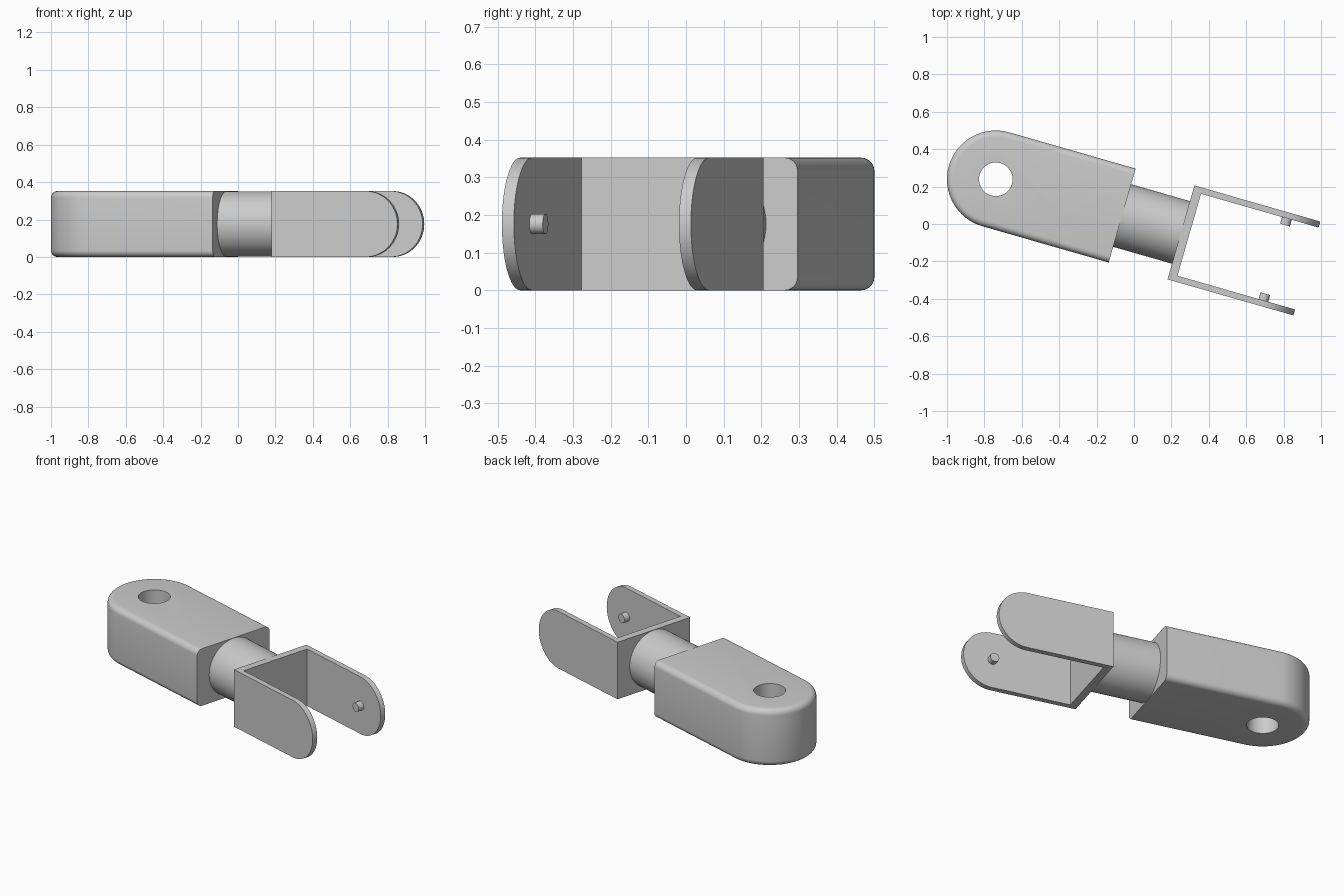
import bpy, bmesh
from math import sin, cos, pi, radians
from mathutils import Matrix

old = bpy.data.objects.get("Cube")
if old:
    bpy.data.objects.remove(old, do_unlink=True)

HEIGHT, HALF_W = 0.352, 0.261
MID = HEIGHT / 2
# Local frame: origin under the eye hole, x along the joint
PLACE = Matrix.Translation((-0.739, 0.239, 0)) @ Matrix.Rotation(radians(-16), 4, 'Z')
UPRIGHT = Matrix.Rotation(pi / 2, 4, 'X')    # z -> -y
ALONG = Matrix.Rotation(pi / 2, 4, 'Y')      # z -> x

grey = bpy.data.materials.new("light grey")
grey.use_nodes = True
colour = (0.6, 0.6, 0.6, 1)
grey.diffuse_color = colour
grey.node_tree.nodes["Principled BSDF"].inputs["Base Color"].default_value = colour


def arc(cx, cy, r, start, end, n=32):
    angles = [radians(start + (end - start) * i / n) for i in range(n + 1)]
    return [(cx + r * cos(a), cy + r * sin(a)) for a in angles]


def prism(name, outline, lo, hi, turn=Matrix(), bevel=0, keep_sharp=None):
    """Extrude an outline from lo to hi, optionally rounding its rims."""
    bm = bmesh.new()
    base = bm.faces.new([bm.verts.new((x, y, lo)) for x, y in outline])
    new = bmesh.ops.extrude_face_region(bm, geom=[base], use_keep_orig=True)["geom"]
    for v in new:
        if isinstance(v, bmesh.types.BMVert):
            v.co.z = hi
    bmesh.ops.recalc_face_normals(bm, faces=bm.faces)
    if bevel:
        rims = [e for e in bm.edges if abs(e.verts[0].co.z - e.verts[1].co.z) < 1e-5
                and not all(v.co.x > keep_sharp for v in e.verts)]
        bmesh.ops.bevel(bm, geom=rims, offset=bevel, segments=6, profile=0.5,
                        affect='EDGES', clamp_overlap=True)
    bm.transform(PLACE @ turn)
    mesh = bpy.data.meshes.new(name)
    bm.to_mesh(mesh)
    bm.free()
    mesh.materials.append(grey)
    obj = bpy.data.objects.new(name, mesh)
    bpy.context.collection.objects.link(obj)
    return obj


def activate(obj):
    bpy.ops.object.select_all(action='DESELECT')
    obj.select_set(True)
    bpy.context.view_layer.objects.active = obj


def combine(obj, cutter, operation):
    cutter.hide_render = True
    mod = obj.modifiers.new("shape", 'BOOLEAN')
    mod.object, mod.operation, mod.solver = cutter, operation, 'EXACT'
    activate(obj)
    bpy.ops.object.modifier_apply(modifier=mod.name)
    bpy.data.objects.remove(cutter, do_unlink=True)


def smooth(obj):
    activate(obj)
    bpy.ops.object.shade_smooth_by_angle(angle=radians(30))


# Eye block: round-ended bar with softened rims and a through hole
BLOCK_END = 0.703
block = prism("eye_block", arc(0, 0, HALF_W, 90, 270) + [(BLOCK_END, -HALF_W), (BLOCK_END, HALF_W)],
              0, HEIGHT, bevel=0.035, keep_sharp=BLOCK_END - 0.01)
combine(block, prism("hole_cutter", arc(0, 0, 0.09, 0, 348.75, 31), -0.1, HEIGHT + 0.1), 'DIFFERENCE')
smooth(block)

# Fork: U-shaped bracket, trimmed to a half-round side outline
BACK, TIP, WALL, WEB = 1.03, 1.73, 0.033, 0.046
inner = HALF_W - WALL
fork = prism("fork", [(BACK, -HALF_W), (TIP, -HALF_W), (TIP, -inner), (BACK + WEB, -inner),
                      (BACK + WEB, inner), (TIP, inner), (TIP, HALF_W), (BACK, HALF_W)], 0, HEIGHT)
eye = TIP - MID
side = [(BACK - 0.1, HEIGHT), (BACK - 0.1, 0)] + arc(eye, MID, MID, -90, 90)
combine(fork, prism("side_cutter", side, -0.5, 0.5, UPRIGHT), 'INTERSECT')
smooth(fork)

# Round neck joining block and fork
neck = prism("neck", arc(-MID, 0, 0.174, 0, 354.375, 63), BLOCK_END - 0.02, BACK + 0.02, ALONG)
smooth(neck)

# Small pins facing each other inside the fork
for name, sign in (("left_pin", -1), ("right_pin", 1)):
    ends = sorted((sign * (inner + 0.015), sign * (inner - 0.037)))
    smooth(prism(name, arc(eye, MID, 0.027, 0, 345, 23), *ends, UPRIGHT))
